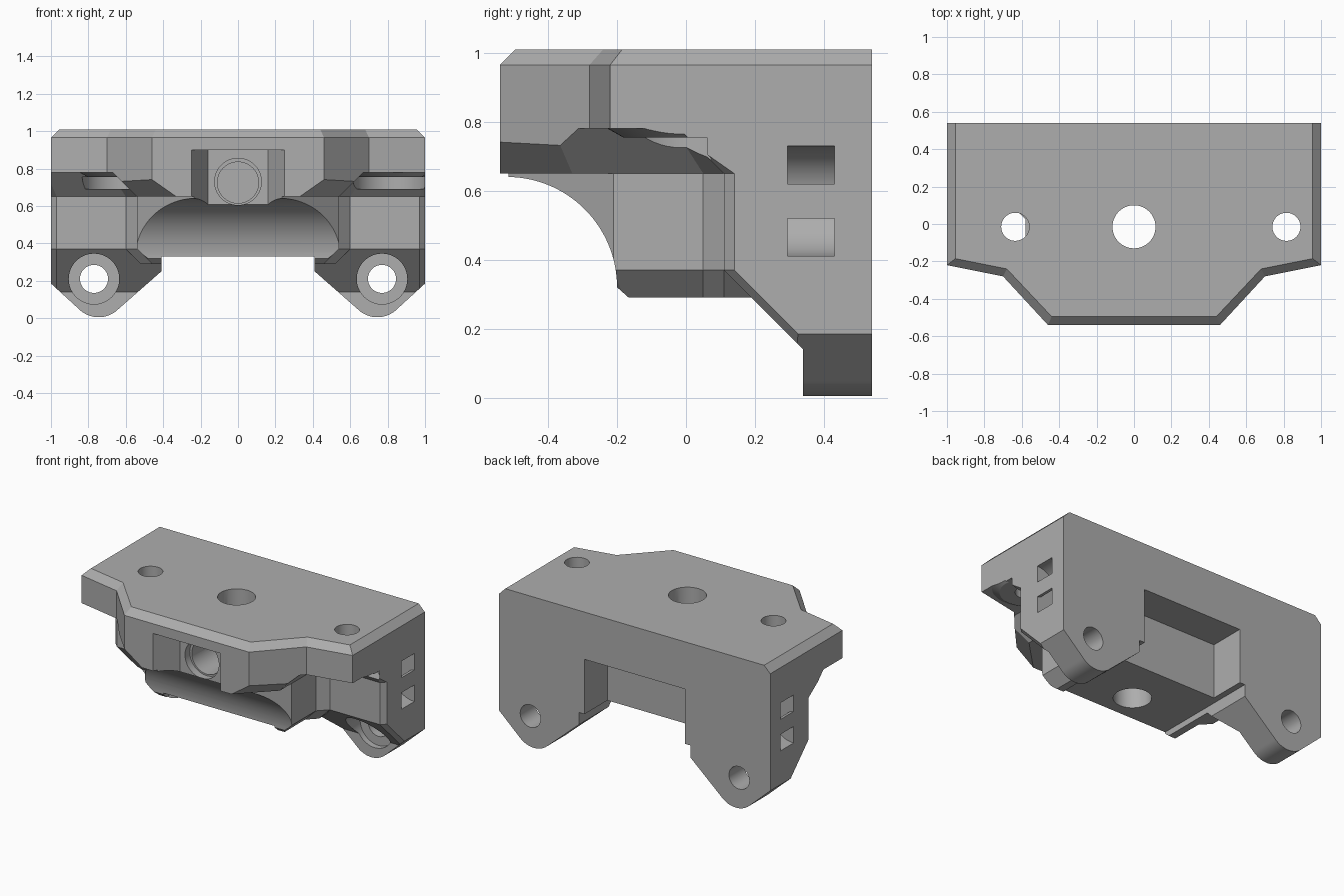
import bpy, bmesh
from math import sin, cos, radians
from mathutils import Vector

old = bpy.data.objects.get("Cube")
if old:
    bpy.data.objects.remove(old)

grey = bpy.data.materials.new("plain_grey")
grey.use_nodes = True
tone = (0.42, 0.42, 0.42, 1)
grey.diffuse_color = tone
grey.node_tree.nodes["Principled BSDF"].inputs["Base Color"].default_value = tone


def loft(name, axis, sections):
    """Solid through flat sections; each is (position along axis, 2D points)."""
    bm = bmesh.new()
    rings = []
    for pos, pts in sections:
        ring = []
        for p in pts:
            co = list(p)
            co.insert("xyz".index(axis), pos)
            ring.append(bm.verts.new(co))
        rings.append(ring)
    n = len(rings[0])
    for a, b in zip(rings, rings[1:]):
        for i in range(n):
            j = (i + 1) % n
            bm.faces.new((a[i], a[j], b[j], b[i]))
    bm.faces.new(rings[0])
    bm.faces.new(rings[-1])
    bmesh.ops.recalc_face_normals(bm, faces=bm.faces)
    mesh = bpy.data.meshes.new(name)
    bm.to_mesh(mesh)
    bm.free()
    mesh.materials.append(grey)
    ob = bpy.data.objects.new(name, mesh)
    bpy.context.scene.collection.objects.link(ob)
    return ob


def prism(name, axis, lo, hi, pts):
    return loft(name, axis, [(lo, pts), (hi, pts)])


def rect(a0, a1, b0, b1):
    return [(a0, b0), (a1, b0), (a1, b1), (a0, b1)]


def arc(c, r, start, end, steps):
    angles = [radians(start + (end - start) * i / steps) for i in range(steps + 1)]
    return [(c[0] + r * cos(t), c[1] + r * sin(t)) for t in angles]


def circle(c, r):
    return arc(c, r, 0, 360, 64)[:-1]


def both(half):
    """Close a half outline with its mirror image across the first axis."""
    return half + [(-u, v) for u, v in reversed(half)]


def combine(body, tool, how):
    mod = body.modifiers.new(tool.name, "BOOLEAN")
    mod.object, mod.operation, mod.solver = tool, how, "EXACT"
    graph = bpy.context.evaluated_depsgraph_get()
    mesh = bpy.data.meshes.new_from_object(body.evaluated_get(graph))
    body.modifiers.clear()
    body.data = mesh
    bpy.data.objects.remove(tool)


# Top plate
body = prism("mount_bracket", "z", 0.78, 1.1, rect(-1.1, 1.1, -0.7, 0.6))

# Flared support under the plate
low = [(0.33, -0.54), (0.54, -0.33), (0.54, 0.05), (0.60, 0.11), (0.97, 0.11), (1.07, 0.21), (1.07, 0.6)]
high = [(0.53, -0.54), (0.68, -0.39), (0.68, -0.04), (0.69, -0.03), (1.03, -0.03), (1.2, 0.14), (1.2, 0.6)]
combine(body, loft("support", "z", [(0.65, both(low)), (0.79, both(high))]), "UNION")

# Middle block with a chamfered lower edge
foot = both([(0.10, -0.54), (0.46, -0.18), (0.46, 0.05), (0.52, 0.11), (0.52, 0.58)])
waist = both([(0.21, -0.54), (0.54, -0.21), (0.54, 0.05), (0.60, 0.11), (0.60, 0.58)])
block = loft("block", "z", [(0.29, foot), (0.37, waist), (0.70, waist)])

# Concave front of the block
scoop = arc((-0.52, 0.32), 0.32, 90, 0, 32) + [(-0.155, 0.28), (-0.155, 0.1), (-0.7, 0.1), (-0.7, 0.64)]
combine(block, prism("scoop", "x", -1.2, 1.2, scoop), "DIFFERENCE")
combine(body, block, "UNION")


# Back wall with sloping front and chamfered ends
def wall_section(d):
    return [(0.62, -0.1), (0.34 + d, -0.1), (0.34 + d, 0.14), (0.11 + d, 0.37), (0.11 + d, 0.8), (0.62, 0.8)]


wall = [(x, wall_section(d)) for x, d in ((-1.03, 0.06), (-0.97, 0), (0.97, 0), (1.03, 0.06))]
combine(body, loft("wall", "x", wall), "UNION")

# Screw seats under the plate
screws = [(-0.635, -0.015), (0.815, -0.015)]
for c in screws:
    seat = loft("seat", "z", [(0.745, circle(c, 0.15)), (0.79, circle(c, 0.23))])
    combine(body, seat, "UNION")

# Trim to the front outline: rounded legs, bottom step and top chamfers
leg = arc((0.745, 0.155), 0.15, -45, -135, 20)
front = both([(0.955, 1.01), (1, 0.965), (1, 0.185)] + leg + [(0.41, 0.25), (0.41, 0.33)])
combine(body, prism("front_trim", "y", -0.8, 0.8, front), "INTERSECT")

# Trim to the plan outline, sloping in at the top front edge
plan = both([(0.46, -0.54), (0.70, -0.28), (1.0, -0.22), (1.1, -0.20), (1.1, 0.54)])
rim = both([(0.44, -0.495), (0.68, -0.24), (0.955, -0.185), (1.1, -0.156), (1.1, 0.54)])
combine(body, loft("plan_trim", "z", [(-0.1, plan), (0.965, plan), (1.01, rim)]), "INTERSECT")

# Pocket in the back, tapered recess in the front
cuts = [
    prism("back_pocket", "y", 0.30, 0.7, rect(-0.37, 0.37, 0.2, 0.695)),
    loft("front_recess", "y", [(-0.56, rect(-0.26, 0.26, 0.5, 0.9)), (-0.38, rect(-0.16, 0.16, 0.5, 0.9))]),
    prism("front_bore", "y", -0.5, -0.33, circle((0, 0.73), 0.125)),
    prism("front_bore_inner", "y", -0.4, 0.15, circle((0, 0.725), 0.11)),
    prism("centre_hole", "z", 0.1, 1.2, circle((0, -0.015), 0.115)),
]

# Screw holes and their head clearances
for c in screws:
    cuts.append(prism("screw_hole", "z", 0.72, 1.2, circle(c, 0.075)))
    cuts.append(prism("screw_clearance", "z", 0.69, 0.755, circle(c, 0.2)))

# Leg holes and curved strap channels on both sides
for s in (-1, 1):
    cuts.append(prism("leg_hole", "y", 0.2, 0.7, circle((s * 0.77, 0.21), 0.075)))
    cuts.append(prism("leg_counterbore", "y", 0.0, 0.38, circle((s * 0.77, 0.21), 0.135)))
    ring = arc((1, 0.57), 0.16, 90, 270, 24) + [(1.05, 0.41), (1.05, 0.52)]
    ring += arc((1, 0.57), 0.05, 270, 90, 16) + [(1.05, 0.62), (1.05, 0.73)]
    cuts.append(prism("strap_channel", "y", 0.295, 0.43, [(s * x, z) for x, z in ring]))

for cut in cuts:
    combine(body, cut, "DIFFERENCE")

# Smooth the bores, keep the chamfers crisp
bpy.ops.object.select_all(action="DESELECT")
body.select_set(True)
bpy.context.view_layer.objects.active = body
bpy.ops.object.shade_smooth_by_angle(angle=radians(25))
